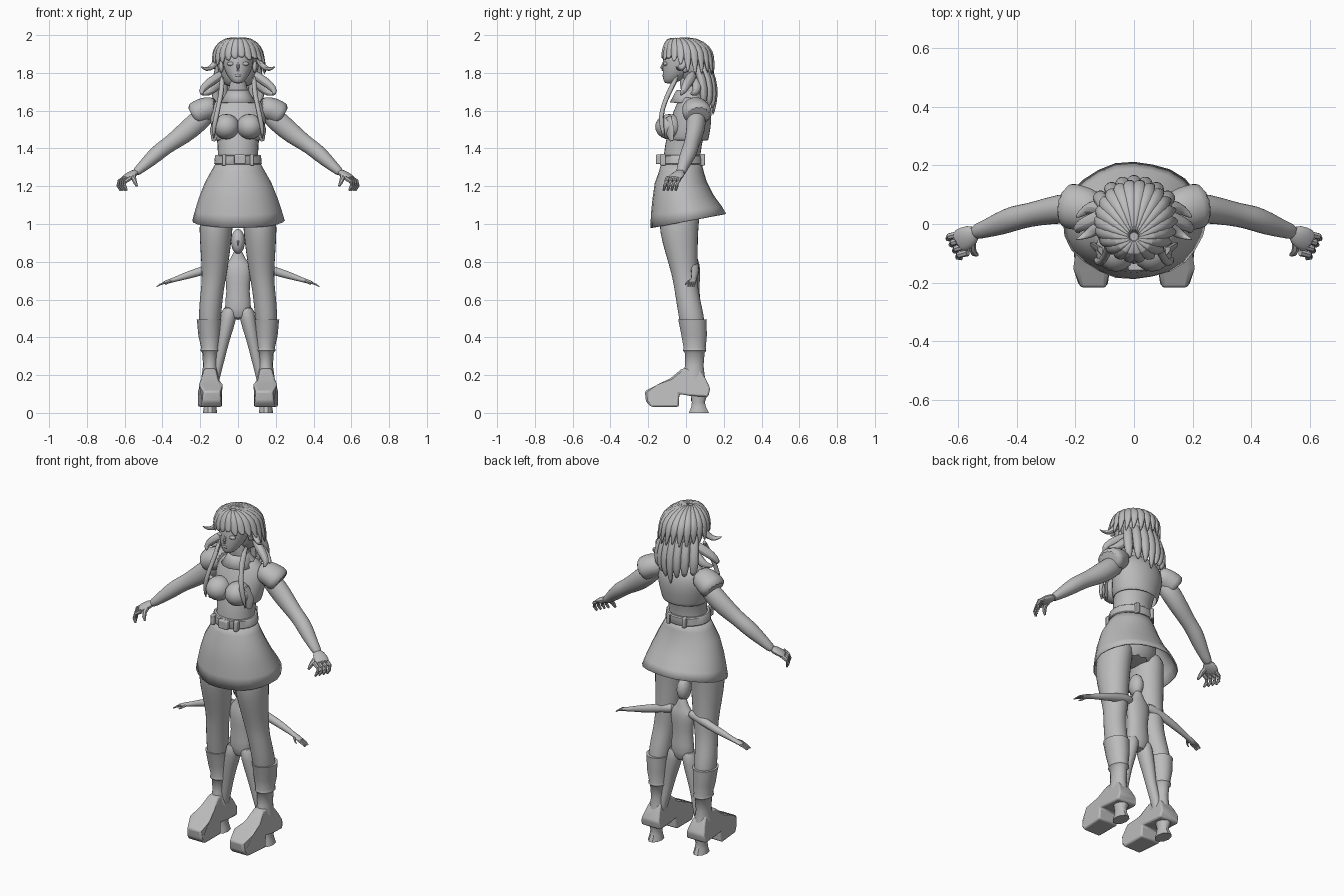
import bpy, bmesh, math, random
from mathutils import Vector as V

random.seed(4)
grey = bpy.data.materials.new("plain_grey")
grey.diffuse_color = (0.5, 0.5, 0.5, 1)


def make(name, bm, mirror=False, sub=0, thick=0, bevel=0):
    bmesh.ops.recalc_face_normals(bm, faces=bm.faces)
    me = bpy.data.meshes.new(name)
    bm.to_mesh(me)
    bm.free()
    me.materials.append(grey)
    ob = bpy.data.objects.new(name, me)
    bpy.context.collection.objects.link(ob)
    if thick:
        ob.modifiers.new("thick", 'SOLIDIFY').thickness = thick
    if bevel:
        b = ob.modifiers.new("bevel", 'BEVEL')
        b.width, b.segments = bevel, 2
    if sub:
        ob.modifiers.new("sub", 'SUBSURF').levels = sub
        ob.modifiers["sub"].render_levels = sub
    if mirror:
        ob.modifiers.new("mirror", 'MIRROR').use_mirror_merge = False
    return ob


def skin(bm, rings, caps=True):
    vs = [[bm.verts.new(p) for p in r] for r in rings]
    n = len(vs[0])
    for a, b in zip(vs, vs[1:]):
        for i in range(n):
            bm.faces.new((a[i], a[(i + 1) % n], b[(i + 1) % n], b[i]))
    if caps:
        bm.faces.new(vs[0])
        bm.faces.new(vs[-1])


def loft(name, secs, n=14, tilt=0, caps=True, wave=0, **kw):
    """Horizontal elliptical sections: cx, cy, z, rx, ry. Tilt and waves grow to the last one."""
    bm, rings = bmesh.new(), []
    for k, (cx, cy, z, rx, ry) in enumerate(secs):
        f, ring = (k / (len(secs) - 1)) ** 2, []
        for i in range(n):
            a = 2 * math.pi * i / n
            w = 1 + wave * f * math.cos(a * 7)
            y = cy + ry * w * math.sin(a)
            ring.append((cx + rx * w * math.cos(a), y, z + tilt * f * y))
        rings.append(ring)
    skin(bm, rings, caps)
    return make(name, bm, **kw)


def add_tube(bm, path, n=8, center=None):
    """Sections across a path: x, y, z, half width, half thickness."""
    P, rings = [V(p[:3]) for p in path], []
    for k, p in enumerate(path):
        t = (P[min(k + 1, len(P) - 1)] - P[max(k - 1, 0)]).normalized()
        ref = P[k] - V(center) if center else V((0, 0, 1))
        side = t.cross(ref)
        side = side.normalized() if side.length > 1e-4 else V((1, 0, 0))
        up = side.cross(t)
        rings.append([P[k] + side * p[3] * math.cos(2 * math.pi * i / n)
                      + up * p[4] * math.sin(2 * math.pi * i / n) for i in range(n)])
    skin(bm, rings)


def tubes(name, paths, n=8, center=None, **kw):
    bm = bmesh.new()
    for p in paths:
        add_tube(bm, p, n, center)
    return make(name, bm, **kw)


def ball(name, c, r, **kw):
    bm = bmesh.new()
    bmesh.ops.create_uvsphere(bm, u_segments=16, v_segments=10, radius=1)
    for v in bm.verts:
        v.co = V(c) + V(v.co[i] * r[i] for i in range(3))
    return make(name, bm, **kw)


def box(name, c, s, **kw):
    bm = bmesh.new()
    bmesh.ops.create_cube(bm, size=1)
    for v in bm.verts:
        v.co = V(c) + V(v.co[i] * s[i] for i in range(3))
    return make(name, bm, **kw)


# torso, neck and head
loft("torso", [(0, -.02, 1.04, .14, .11), (0, -.015, 1.15, .155, .12), (0, -.02, 1.28, .115, .1),
               (0, -.022, 1.38, .108, .1), (0, -.005, 1.46, .115, .1), (0, .02, 1.54, .135, .105),
               (0, .035, 1.61, .14, .085), (0, .035, 1.665, .09, .06), (0, .02, 1.7, .046, .046),
               (0, 0, 1.8, .042, .045)], sub=1)
ball("bust", (.062, -.088, 1.515), (.07, .075, .067), mirror=True)
loft("head", [(0, -.09, 1.742, .022, .024), (0, -.066, 1.767, .047, .058), (0, -.042, 1.81, .074, .084),
              (0, -.032, 1.86, .084, .095), (0, -.022, 1.92, .085, .097), (0, -.015, 1.97, .05, .06)], sub=1)
tubes("nose", [[(0, -.115, 1.86, .006, .006), (0, -.127, 1.825, .009, .01), (0, -.123, 1.812, .01, .008)]])
ball("lips", (0, -.113, 1.787), (.02, .013, .009))
ball("brow_and_eye", (.037, -.108, 1.848), (.021, .012, .011), mirror=True)
ball("ear", (.088, -.005, 1.835), (.012, .02, .033), mirror=True)

# cropped shirt with flared sleeves, collar and knotted tails
loft("shirt", [(0, .025, 1.675, .085, .06), (0, .035, 1.645, .128, .08), (0, .033, 1.6, .152, .1),
               (0, .025, 1.54, .15, .112), (0, .012, 1.48, .14, .115), (0, .01, 1.44, .128, .11)],
     n=18, caps=False, thick=.008, sub=1)
bm = bmesh.new()
slv = [(.11, .04, 1.615, .06, .055), (.16, .05, 1.615, .075, .065), (.21, .06, 1.59, .082, .07),
       (.238, .065, 1.57, .078, .066)]
add_tube(bm, slv, 14)
make("sleeve", bm, mirror=True, sub=1)
loft("collar", [(0, .01, 1.71, .056, .058), (0, .005, 1.69, .065, .066), (0, 0, 1.645, .095, .085)],
     n=12, caps=False, thick=.006)
tubes("shirt_front_tail", [[(.1, -.1, 1.56, .035, .012), (.125, -.085, 1.49, .035, .012),
                            (.13, -.075, 1.44, .012, .008)]], center=(0, .05, 1.5), mirror=True)

# arms and curled hands
tubes("arm", [[(.15, .05, 1.6, .05, .055), (.22, .056, 1.535, .055, .06), (.29, .045, 1.475, .048, .056),
               (.36, .03, 1.425, .041, .043), (.41, .02, 1.39, .045, .045), (.46, .0, 1.345, .041, .04),
               (.515, -.02, 1.295, .029, .027), (.55, -.03, 1.265, .028, .022)]], n=12, mirror=True, sub=1)
tubes("palm", [[(.535, -.025, 1.277, .027, .022), (.57, -.045, 1.258, .044, .02),
                (.608, -.068, 1.236, .045, .016)]], n=10, mirror=True, sub=1)
fingers = []
for i in range(4):
    x, y = .622 - .011 * i, -.035 - .021 * i
    fingers.append([(x - .022, y, 1.244, .012, .012), (x + .008, y - .007, 1.225, .011, .011),
                    (x + .012, y - .014, 1.202, .01, .01), (x, y - .02, 1.178, .006, .006)])
fingers.append([(.555, -.045, 1.262, .016, .015), (.552, -.085, 1.242, .013, .013),
                (.545, -.1, 1.22, .011, .011), (.535, -.105, 1.2, .006, .006)])
tubes("fingers", fingers, n=7, mirror=True)

# skirt, belt and buckle
loft("skirt", [(0, -.024, 1.33, .114, .106), (0, -.025, 1.28, .142, .118), (0, -.028, 1.22, .176, .138),
               (0, -.015, 1.14, .208, .163), (0, .002, 1.07, .23, .188), (0, .012, 1.015, .245, .2)],
     n=24, tilt=.19, caps=False, thick=.008, wave=.012)
loft("belt", [(0, -.022, 1.315, .122, .113), (0, -.022, 1.32, .126, .117),
              (0, -.022, 1.36, .122, .116), (0, -.022, 1.365, .117, .11)], n=20)
box("buckle", (.01, -.145, 1.342), (.06, .03, .05), bevel=.006)
box("belt_loop", (.075, -.122, 1.34), (.022, .03, .06), bevel=.005, mirror=True)
box("back_belt_loop", (.05, .085, 1.34), (.02, .03, .06), bevel=.005, mirror=True)

# legs, boots and platform shoes
loft("leg", [(.1, -.01, 1.14, .085, .1), (.113, -.035, 1.05, .092, .11), (.117, -.038, .96, .09, .105),
             (.12, -.025, .85, .08, .088), (.125, -.006, .73, .067, .07), (.135, .0, .66, .062, .064),
             (.145, .017, .57, .062, .067), (.151, .034, .48, .06, .07), (.15, .045, .36, .045, .055)],
     mirror=True, sub=1)
loft("boot_shaft", [(.152, .034, .495, .067, .078), (.152, .036, .475, .064, .075), (.15, .043, .41, .06, .069),
                    (.147, .046, .345, .048, .06), (.147, .046, .33, .053, .063), (.147, .046, .318, .042, .054),
                    (.147, .044, .25, .038, .05), (.147, .04, .2, .045, .06), (.147, .04, .15, .05, .07)],
     mirror=True)
prof = [(-.218, .115), (-.15, .15), (-.08, .185), (-.02, .235), (.07, .235), (.105, .18), (.128, .13),
        (.118, .085), (.02, .09), (-.035, .1), (-.038, .032), (-.185, .032), (-.212, .06)]
bm, rings = bmesh.new(), []
for s in (-1, 1):
    ring = []
    for y, z in prof:
        w = .064 - max(0, z - .11) * .27 - max(0, -.17 - y) * .4
        ring.append((.148 + s * w - max(0, -.1 - y) * .08, y, z))
    rings.append(ring)
skin(bm, rings)
make("platform_shoe", bm, mirror=True, bevel=.01)
loft("heel", [(.148, .072, .12, .046, .052), (.148, .065, .055, .03, .036), (.148, .067, .03, .033, .042),
              (.148, .068, 0, .038, .056)], n=10, mirror=True)

# hair: a cap covered by locks that radiate from the crown
H = (0, .01, 1.86)
loft("hair_cap", [(0, .06, 1.72, .07, .06), (0, .05, 1.78, .1, .075), (0, .045, 1.84, .115, .085),
                  (0, .025, 1.9, .12, .105), (0, .005, 1.95, .095, .1), (0, -.01, 1.982, .045, .055)], sub=1)
locks = []
for i in range(22):
    a = 2 * math.pi * (i + .5) / 22
    dx, dy = math.sin(a), math.cos(a)
    front = max(0, -dy)
    low = 1.80 + .085 * front + random.uniform(-.02, .02)
    r = .128
    locks.append([(.01 * dx, -.045 + .01 * dy, 1.98, .007, .008),
                  (.065 * dx, -.02 + .075 * dy, 1.972, .02, .02),
                  (r * .9 * dx, .005 + .115 * dy, 1.93, .026, .018),
                  (r * dx, .01 + .132 * dy, 1.885, .023, .014),
                  ((r + .012) * dx + .01, .01 + .137 * dy, low, .004, .004)])
tubes("radiating_hair", locks, center=H, sub=1)
longs = []
for i in range(7):
    k = i - 3
    x, y = .035 * k, .1 - .006 * k * k
    end = 1.6 + .012 * abs(k) + random.uniform(-.02, .02)
    longs.append([(x * .8, y - .02, 1.9, .022, .018), (x, y + .03, 1.8, .027, .024),
                  (x * 1.15, y + .048, 1.72, .028, .024), (x * 1.1, y + .05, 1.65, .022, .018),
                  (x, y + .042, end - .01, .005, .005)])
tubes("long_back_hair", longs, center=(0, -.1, 1.75), sub=1)
tubes("side_curls", [
    [(.08, .04, 1.8, .025, .025), (.125, .02, 1.765, .03, .026), (.17, .0, 1.735, .026, .025),
     (.2, -.015, 1.70, .017, .017), (.185, -.03, 1.68, .005, .005)],
    [(.08, .06, 1.77, .028, .025), (.13, .06, 1.72, .032, .028), (.165, .05, 1.69, .022, .02),
     (.2, .02, 1.69, .005, .005)],
    [(.1, .0, 1.88, .02, .02), (.135, -.02, 1.83, .025, .018), (.165, -.04, 1.815, .016, .012),
     (.2, -.055, 1.835, .003, .003)]], center=(0, 0, 1.74), mirror=True, sub=1)
tubes("front_braid", [[(.085, -.04, 1.79, .014, .012), (.085, -.085, 1.71, .018, .015),
                       (.1, -.115, 1.64, .013, .012), (.115, -.135, 1.57, .017, .014),
                       (.13, -.125, 1.5, .012, .012), (.128, -.115, 1.45, .004, .004)]],
      center=(0, 0, 1.62), mirror=True, sub=1)

# small plain figure standing between the legs
loft("small_torso", [(0, .03, .49, .045, .035), (0, .032, .55, .08, .052), (0, .03, .64, .058, .04),
                     (0, .03, .73, .072, .047), (0, .035, .785, .075, .04), (0, .035, .815, .035, .026),
                     (0, .03, .87, .022, .024)], sub=1)
ball("small_head", (0, .018, .908), (.037, .046, .066))
tubes("small_nose", [[(0, -.025, .915, .004, .004), (0, -.033, .895, .006, .005), (0, -.028, .888, .005, .004)]])
tubes("small_arm", [[(.045, .036, .788, .028, .028), (.11, .044, .777, .026, .028), (.19, .05, .752, .022, .024),
                     (.27, .046, .728, .02, .021), (.335, .04, .706, .013, .013), (.365, .036, .697, .022, .012),
                     (.4, .03, .685, .02, .009)]], n=10, mirror=True, sub=1)
tubes("small_fingers", [[(.385, y, .69, .006, .006), (.412, y - .003, .68, .005, .005), (.43, y - .005, .668, .003, .003)]
                        for y in (.015, .026, .037, .047)]
      + [[(.355, .02, .7, .007, .007), (.372, .002, .688, .005, .005), (.385, -.003, .68, .003, .003)]],
      n=6, mirror=True)
loft("small_leg", [(.042, .03, .57, .04, .048), (.05, .03, .5, .046, .05), (.075, .033, .4, .036, .04),
                   (.092, .036, .31, .029, .031), (.112, .045, .23, .029, .033), (.135, .05, .1, .018, .02),
                   (.142, .045, .05, .018, .025)], n=12, mirror=True, sub=1)

# smooth shading
bpy.ops.object.select_all(action='SELECT')
bpy.context.view_layer.objects.active = bpy.context.collection.objects[0]
bpy.ops.object.shade_smooth_by_angle(angle=math.radians(40))
